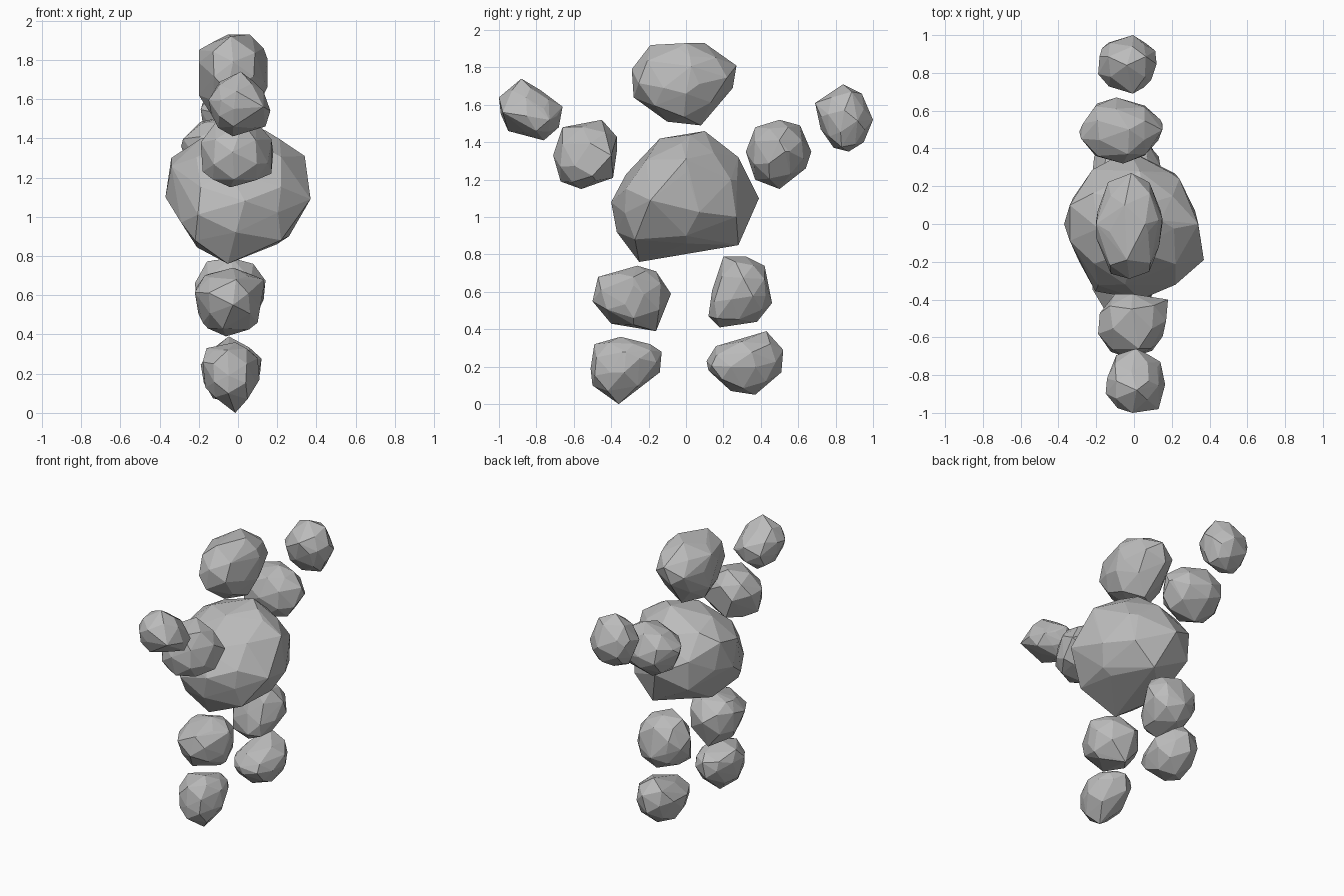
import bpy, bmesh, random
from mathutils import Vector

random.seed(7)

stone = bpy.data.materials.new("grey_stone")
stone.diffuse_color = (0.5, 0.5, 0.5, 1)


def rock(name, x_min, x_max, outline, extra=()):
    """Faceted boulder: hull of a side outline (y, z), two shoulder rings, two caps and extra corners."""
    cx, rx = (x_min + x_max) / 2, (x_max - x_min) / 2
    pts = [Vector(p) for p in outline]
    n = len(pts)
    c = sum(pts, Vector((0, 0))) / n
    mids = [(pts[i] + pts[(i + 1) % n]) / 2 for i in range(n)]
    cloud = [(cx + random.uniform(-0.2, 0.2) * rx, p.x, p.y) for p in pts]
    for side in (-1, 1):
        for m in mids:                                   # shoulder ring
            q = c + (m - c) * random.uniform(0.82, 0.92)
            cloud.append((cx + side * rx * random.uniform(0.55, 0.66), q.x, q.y))
        for k in range(3):                               # blunt cap
            q = c + (pts[(k * n // 3 + (side > 0)) % n] - c) * random.uniform(0.3, 0.45)
            cloud.append((cx + side * rx * (1, 0.95, 0.9)[k], q.x, q.y))
    cloud += list(extra)

    bm = bmesh.new()
    verts = [bm.verts.new(p) for p in cloud]
    res = bmesh.ops.convex_hull(bm, input=verts)
    loose = {g for g in res["geom_interior"] + res["geom_unused"]
             if isinstance(g, bmesh.types.BMVert)}
    bmesh.ops.delete(bm, geom=list(loose), context='VERTS')
    bmesh.ops.recalc_face_normals(bm, faces=bm.faces)
    mesh = bpy.data.meshes.new(name)
    bm.to_mesh(mesh)
    bm.free()
    mesh.materials.append(stone)
    ob = bpy.data.objects.new(name, mesh)
    bpy.context.collection.objects.link(ob)
    return ob


# Head and body
rock("head", -0.20, 0.15,
     [(-.19, 1.92), (.10, 1.93), (.27, 1.81), (.25, 1.69), (.08, 1.49),
      (-.10, 1.51), (-.28, 1.64), (-.29, 1.79)],
     extra=[(-.20, 0, 1.85), (.13, .02, 1.86), (-.20, .02, 1.62), (.15, 0, 1.66),
            (.06, 0, 1.93)])
rock("torso", -0.34, 0.34,
     [(-.14, 1.42), (.10, 1.46), (.28, 1.32), (.39, 1.10), (.28, .85),
      (-.25, .76), (-.37, .92), (-.40, 1.08), (-.32, 1.23)],
     extra=[(.37, -.19, 1.09), (.24, .24, 1.2), (-.37, 0, 1.1), (-.29, -.2, .97),
            (-.34, .1, 1.3), (.34, 0, 1.31), (.14, .02, 1.44), (.26, 0, .9),
            (-.17, .29, 1.2)])

# Arms
rock("upper_arm_back", -0.28, 0.15,
     [(.37, 1.48), (.50, 1.52), (.61, 1.49), (.67, 1.35), (.64, 1.26),
      (.50, 1.15), (.37, 1.20), (.32, 1.35)],
     extra=[(-.29, .49, 1.36), (-.21, .60, 1.35), (.15, .53, 1.35)])
rock("upper_arm_front", -0.19, 0.17,
     [(-.66, 1.48), (-.45, 1.52), (-.37, 1.43), (-.39, 1.21), (-.56, 1.15),
      (-.67, 1.19), (-.71, 1.33)],
     extra=[(.18, -.40, 1.33), (.17, -.5, 1.22), (-.18, -.55, 1.23), (-.10, -.37, 1.35)])
rock("hand_back", -0.19, 0.12,
     [(.69, 1.61), (.84, 1.71), (.94, 1.66), (1.0, 1.52), (.95, 1.40),
      (.87, 1.35), (.79, 1.37), (.72, 1.47)],
     extra=[(-.15, .75, 1.54), (-.17, .93, 1.54), (.09, .76, 1.55)])
rock("hand_front", -0.15, 0.13,
     [(-1.0, 1.64), (-.88, 1.74), (-.78, 1.68), (-.66, 1.59), (-.68, 1.48),
      (-.76, 1.41), (-.95, 1.46), (-.99, 1.55)],
     extra=[(.165, -.85, 1.54), (.14, -.80, 1.46), (.13, -.98, 1.56), (.14, -.73, 1.52)])

# Legs
rock("thigh_back", -0.22, 0.14,
     [(.20, .79), (.32, .79), (.42, .74), (.44, .61), (.46, .54),
      (.38, .44), (.18, .41), (.12, .47), (.14, .61)])
rock("thigh_front", -0.22, 0.13,
     [(-.47, .68), (-.26, .74), (-.16, .71), (-.08, .59), (-.16, .39),
      (-.40, .43), (-.50, .55)],
     extra=[(.13, -.28, .68), (.10, -.28, .46), (-.18, -.28, .46), (-.17, -.28, .70)])
rock("foot_back", -0.19, 0.12,
     [(.16, .31), (.43, .39), (.52, .29), (.51, .17), (.37, .05),
      (.24, .07), (.12, .18), (.11, .23)])
rock("foot_front", -0.18, 0.10,
     [(-.49, .32), (-.35, .36), (-.19, .32), (-.13, .28), (-.14, .17),
      (-.36, .0), (-.50, .10), (-.51, .19)],
     extra=[(-.17, -.33, .15), (-.16, -.33, .33), (.10, -.32, .28), (.11, -.33, .17)])
